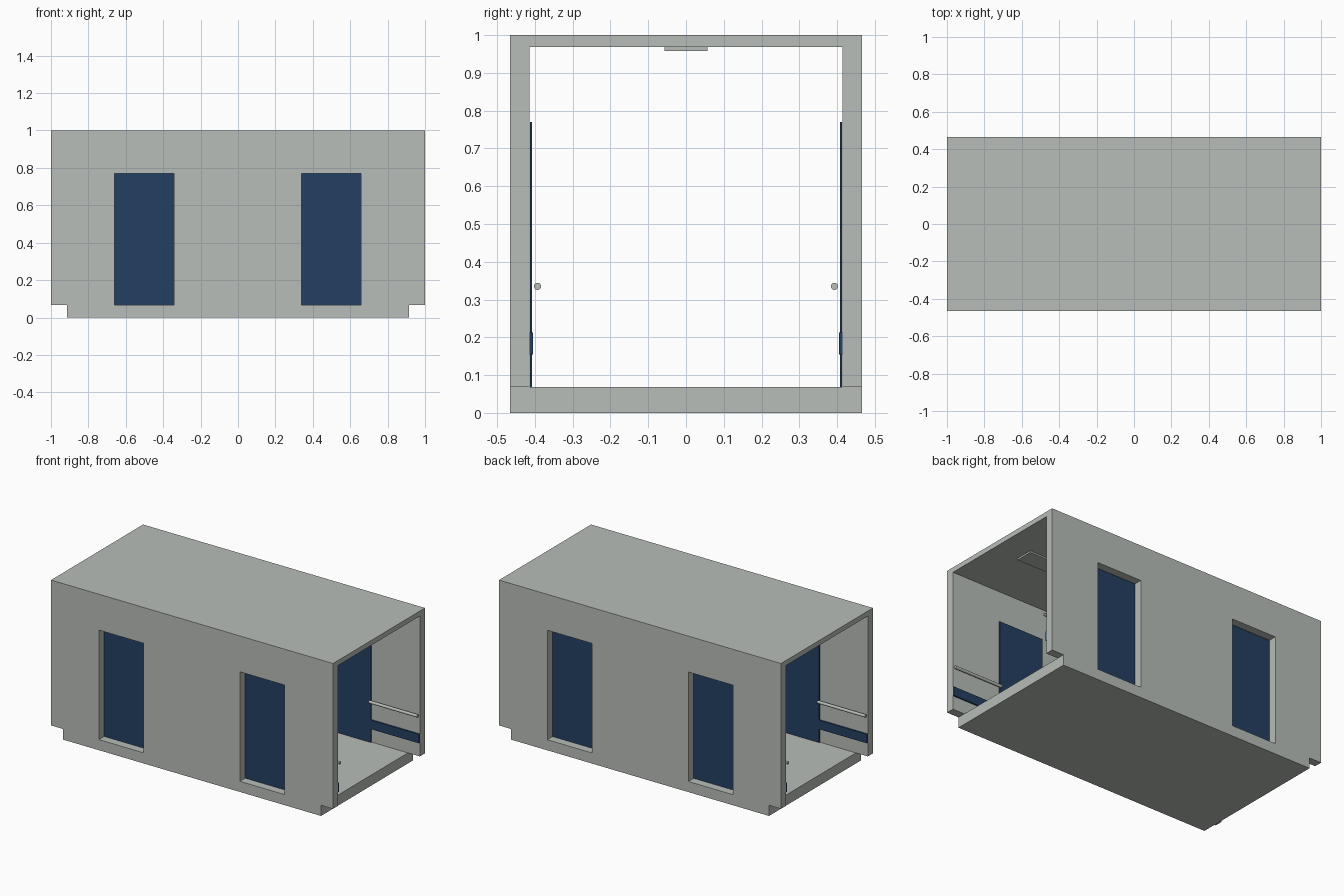
import bpy, bmesh, math

if "Cube" in bpy.data.objects:
    bpy.data.objects.remove(bpy.data.objects["Cube"])

L, W, WALL_IN = 1.0, 0.466, 0.414        # half length, half width, inner wall face
FLOOR_TOP, ROOF_BOTTOM, DOOR_TOP = 0.068, 0.968, 0.77
DOORS = [(-0.66, -0.343), (0.34, 0.657)]  # door openings along x


def material(name, rgb):
    m = bpy.data.materials.new(name)
    m.diffuse_color = (*rgb, 1)
    m.use_nodes = True
    m.node_tree.nodes["Principled BSDF"].inputs["Base Color"].default_value = m.diffuse_color
    return m


grey = material("light grey", (0.48, 0.51, 0.48))
blue = material("navy blue", (0.017, 0.051, 0.122))


def add_object(name, bm, mat):
    bmesh.ops.recalc_face_normals(bm, faces=bm.faces)
    me = bpy.data.meshes.new(name)
    bm.to_mesh(me)
    bm.free()
    me.materials.append(mat)
    ob = bpy.data.objects.new(name, me)
    bpy.context.collection.objects.link(ob)
    return ob


def box(name, x, y, z, mat):
    bm = bmesh.new()
    bmesh.ops.create_cube(bm, size=1)
    for v in bm.verts:
        v.co = [lo + (c + 0.5) * (hi - lo) for c, (lo, hi) in zip(v.co, (x, y, z))]
    return add_object(name, bm, mat)


def wall(name, side):
    # outline with door notches rising from the bottom edge, pushed to wall thickness
    pts = [(-L, ROOF_BOTTOM), (-L, FLOOR_TOP)]
    for a, b in DOORS:
        pts += [(a, FLOOR_TOP), (a, DOOR_TOP), (b, DOOR_TOP), (b, FLOOR_TOP)]
    pts += [(L, FLOOR_TOP), (L, ROOF_BOTTOM)]
    bm = bmesh.new()
    face = bm.faces.new([bm.verts.new((x, side * W, z)) for x, z in pts])
    out = bmesh.ops.extrude_face_region(bm, geom=[face])
    for v in out["geom"]:
        if isinstance(v, bmesh.types.BMVert):
            v.co.y = side * WALL_IN
    return add_object(name, bm, grey)


def rail(name, x0, x1, y):
    bpy.ops.mesh.primitive_cylinder_add(
        vertices=20, radius=0.0095, depth=x1 - x0,
        location=((x0 + x1) / 2, y, 0.335), rotation=(0, math.pi / 2, 0))
    ob = bpy.context.object
    ob.name = name
    ob.data.materials.append(grey)
    bpy.ops.object.shade_smooth_by_angle(angle=math.radians(40))


# Floor slab and roof slab
box("floor", (-0.915, 0.915), (-W, W), (0, FLOOR_TOP), grey)
box("roof", (-L, L), (-W, W), (ROOF_BOTTOM, 1.0), grey)

# Wall stretches between the doors carry rails and bumper strips
stretches = [(-L, DOORS[0][0]), (DOORS[0][1], DOORS[1][0]), (DOORS[1][1], L)]

for label, s in (("front", -1), ("back", 1)):
    wall(label + "_wall", s)
    for i, (a, b) in enumerate(DOORS):
        box(f"{label}_door_{i + 1}", (a, b), sorted((s * 0.407, s * 0.413)),
            (FLOOR_TOP, DOOR_TOP), blue)
    for i, (a, b) in enumerate(stretches):
        box(f"{label}_bumper_strip_{i + 1}", (a, b), sorted((s * 0.405, s * WALL_IN)),
            (0.155, 0.213), blue)
        rail(f"{label}_handrail_{i + 1}", a, b, s * 0.393)

# Ceiling light panels
for name, a, b in (("left_ceiling_light", -0.82, -0.18), ("right_ceiling_light", 0.18, 0.82)):
    box(name, (a, b), (-0.057, 0.057), (0.958, ROOF_BOTTOM), grey)
